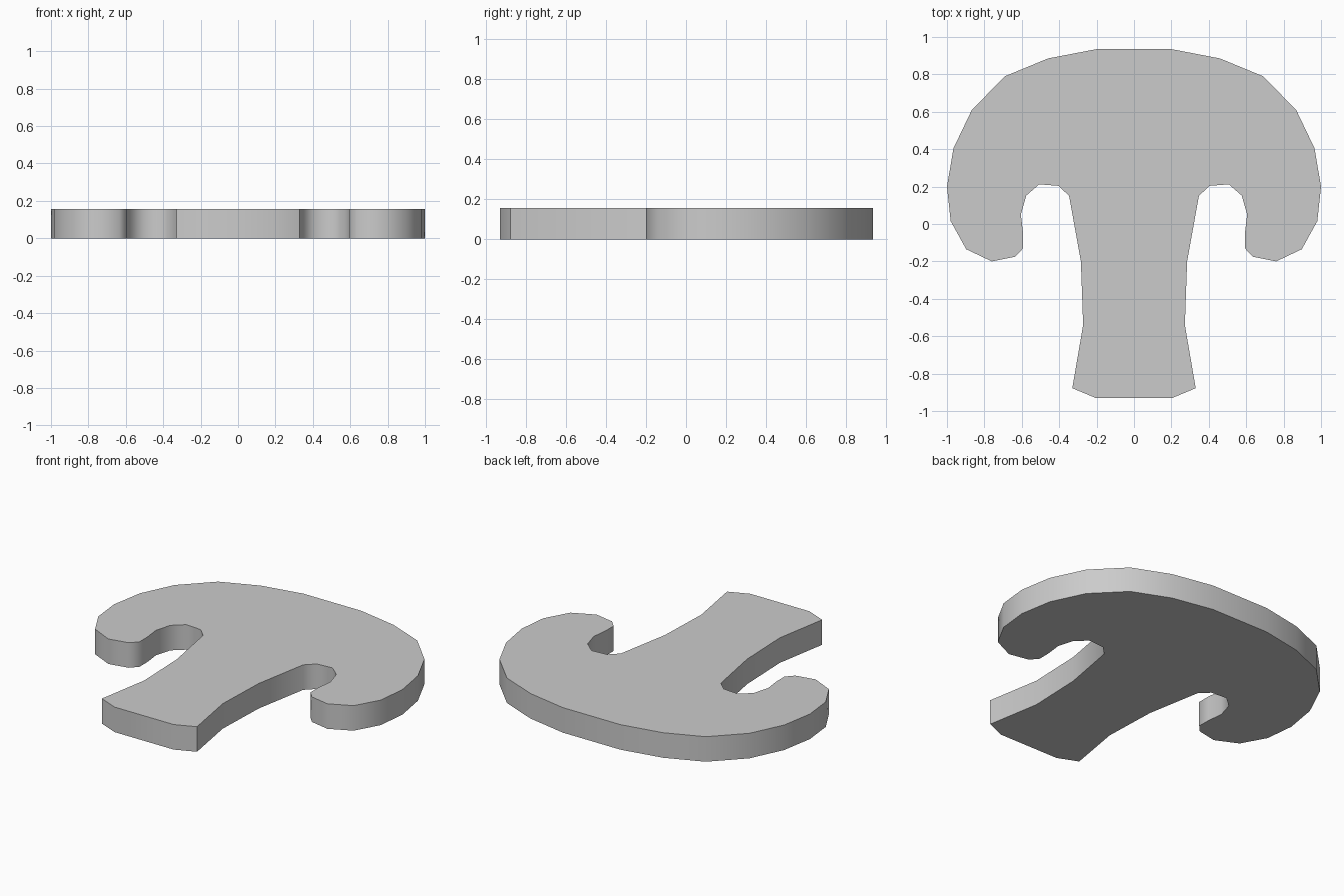
import bpy, bmesh, math

if "Cube" in bpy.data.objects:
    bpy.data.objects.remove(bpy.data.objects["Cube"])

THICKNESS = 0.157

# Right half of the outline, from the top of the cap down to the stem base
half = [
    (0.20, 0.935), (0.46, 0.885), (0.69, 0.79), (0.867, 0.61), (0.965, 0.405),
    (1.0, 0.20), (0.98, 0.015), (0.897, -0.135), (0.76, -0.20), (0.635, -0.175),
    (0.593, -0.13), (0.593, -0.05), (0.605, 0.05), (0.576, 0.152), (0.507, 0.212),
    (0.403, 0.204), (0.347, 0.15), (0.284, -0.20), (0.272, -0.54), (0.33, -0.878),
    (0.205, -0.93),
]
outline = half + [(-x, y) for x, y in reversed(half)]

# Flat mushroom slice: outline face extruded upwards
bm = bmesh.new()
base = bm.faces.new([bm.verts.new((x, y, 0)) for x, y in outline])
top = bmesh.ops.extrude_face_region(bm, geom=[base], use_keep_orig=True)
bmesh.ops.translate(bm, vec=(0, 0, THICKNESS),
                    verts=[v for v in top["geom"] if isinstance(v, bmesh.types.BMVert)])
bmesh.ops.recalc_face_normals(bm, faces=bm.faces)

mesh = bpy.data.meshes.new("mushroom_slice")
bm.to_mesh(mesh)
bm.free()
slice_obj = bpy.data.objects.new("mushroom_slice", mesh)
bpy.context.collection.objects.link(slice_obj)

# Smooth rim, sharp top and bottom edges
bpy.context.view_layer.objects.active = slice_obj
slice_obj.select_set(True)
bpy.ops.object.shade_smooth_by_angle(angle=math.radians(50))
